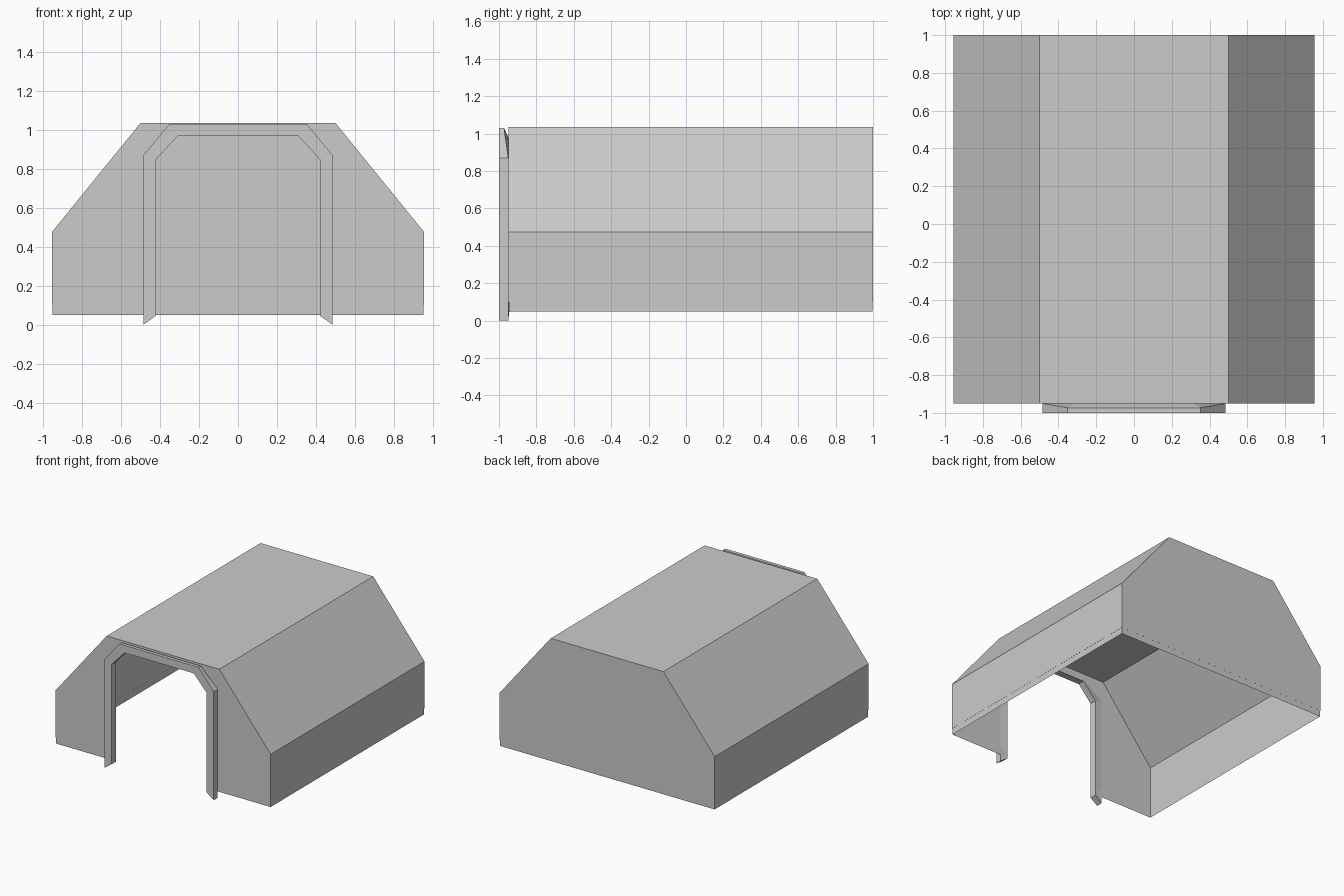
import bpy, bmesh

if "Cube" in bpy.data.objects:
    bpy.data.objects.remove(bpy.data.objects["Cube"])


def mirrored(half):
    """Full left-to-right outline from the right-hand half."""
    return [(-x, z) for x, z in half] + [(x, z) for x, z in reversed(half)]


def strip(bm, a, b, closed=False):
    """Quads between two rows of vertices."""
    n = len(a)
    for i in range(n if closed else n - 1):
        j = (i + 1) % n
        bm.faces.new((a[i], a[j], b[j], b[i]))


def row(bm, pts, y):
    ys = y if isinstance(y, list) else [y] * len(pts)
    return [bm.verts.new((x, yy, z)) for (x, z), yy in zip(pts, ys)]


def finish(bm, name):
    bmesh.ops.recalc_face_normals(bm, faces=bm.faces[:])
    mesh = bpy.data.meshes.new(name)
    bm.to_mesh(mesh)
    bm.free()
    obj = bpy.data.objects.new(name, mesh)
    bpy.context.collection.objects.link(obj)
    return obj


FRONT, BACK = -0.95, 1.0
LIP = 0.10        # height where the outer shell meets the inset skirt
INSET = 0.003

body = mirrored([(0.955, LIP), (0.955, 0.475), (0.50, 1.035)])
opening = mirrored([(0.422, LIP), (0.422, 0.845), (0.308, 0.97)])

# Shell: thin sheet with a doorway in front, closed back and open underside
bm = bmesh.new()
front, back = row(bm, body, FRONT), row(bm, body, BACK)
strip(bm, front, back)
bm.faces.new(back)
strip(bm, front, row(bm, opening, FRONT))
finish(bm, "shelter_shell")

# Skirt: slightly inset band around the lower edge
sx, sf, sb = 0.955 - INSET, FRONT + INSET, BACK - INSET
path = [(-0.422, sf), (-sx, sf), (-sx, sb), (sx, sb), (sx, sf), (0.422, sf)]
bm = bmesh.new()
low, high = ([bm.verts.new((x, y, z)) for x, y in path] for z in (0.05, LIP + 0.002))
strip(bm, low, high)
finish(bm, "lower_skirt")

# Doorway frame: raised arch with mitred feet, shallower across the top
outer = mirrored([(0.485, 0.0), (0.485, 0.87), (0.352, 1.03)])
inner = mirrored([(0.422, 0.045), (0.422, 0.845), (0.308, 0.97)])
depth = [FRONT, FRONT, -0.973, -0.973, FRONT, FRONT]
bm = bmesh.new()
rows = [row(bm, outer, -1.0), row(bm, outer, depth),
        row(bm, inner, FRONT + 0.005), row(bm, inner, -1.0)]
for i in range(4):
    strip(bm, rows[i], rows[(i + 1) % 4])
for end in (0, -1):
    bm.faces.new([r[end] for r in rows])
finish(bm, "doorway_frame")
